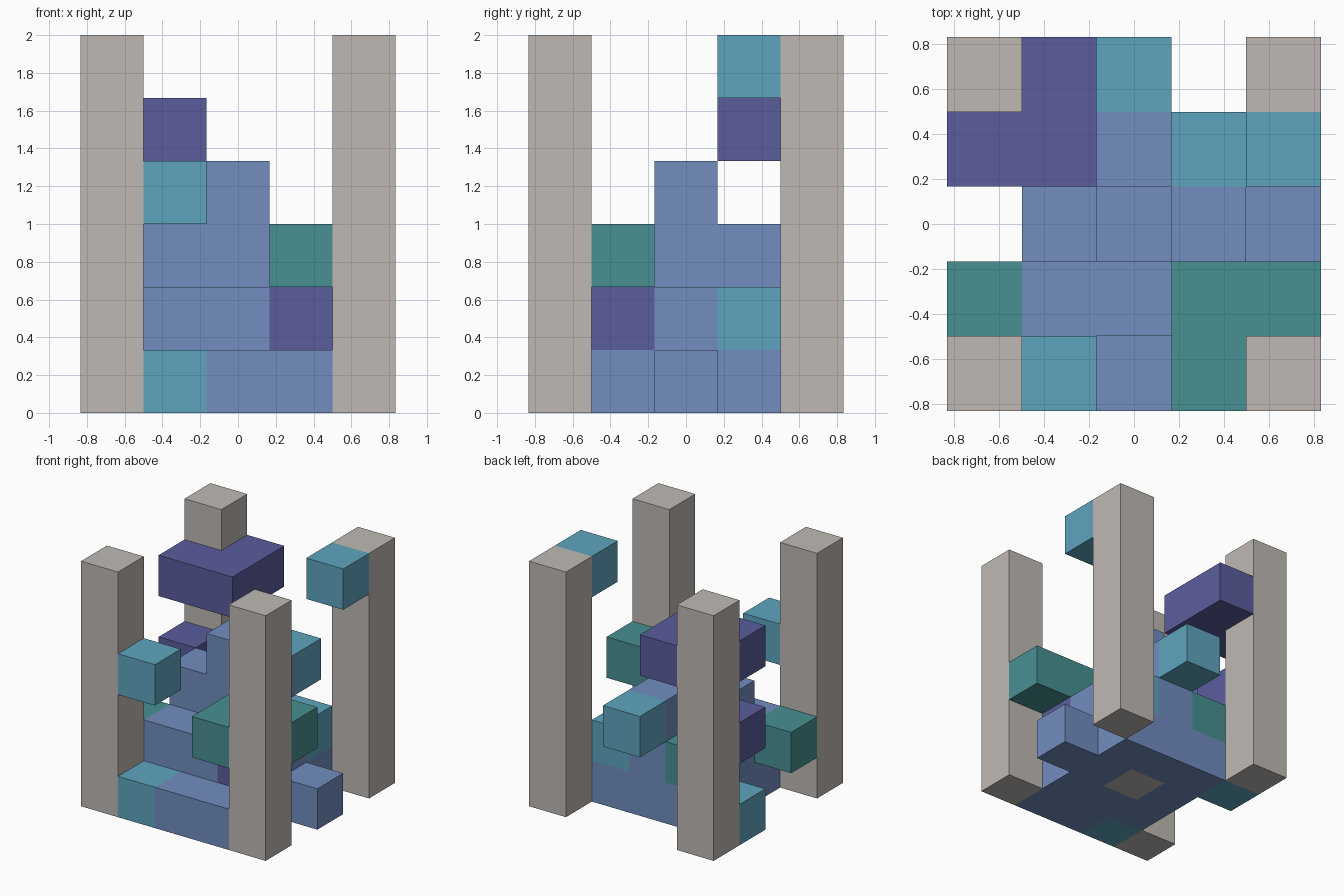
import bpy
import bmesh
from mathutils import Vector

cube = bpy.data.objects.get("Cube")
if cube:
    bpy.data.objects.remove(cube, do_unlink=True)

CELL = 1 / 3
HALF = 2.5  # half the footprint, in cells


def material(name, rgb):
    mat = bpy.data.materials.new(name)
    mat.use_nodes = True
    mat.diffuse_color = (*rgb, 1)
    bsdf = next(n for n in mat.node_tree.nodes if n.type == "BSDF_PRINCIPLED")
    bsdf.inputs["Base Color"].default_value = (*rgb, 1)
    bsdf.inputs["Roughness"].default_value = 0.8
    return mat


stone = material("warm grey", (0.52, 0.485, 0.455))
blue = material("soft blue", (0.168, 0.27, 0.527))
cyan = material("sky cyan", (0.112, 0.376, 0.521))
purple = material("deep purple", (0.105, 0.109, 0.337))
green = material("sea green", (0.065, 0.279, 0.287))


def span(x, y, z, nx=1, ny=1, nz=1):
    """Cells of a block, from its lowest corner and its size."""
    return {(x + i, y + j, z + k)
            for i in range(nx) for j in range(ny) for k in range(nz)}


# Every part is a set of grid cells in one colour
parts = {
    # corner pillars and the stone under the middle
    "front_right_pillar": (stone, span(0, 0, 0, nz=6)),
    "front_left_pillar": (stone, span(4, 0, 0, nz=6)),
    "back_right_pillar": (stone, span(0, 4, 0, nz=6)),
    "back_left_pillar": (stone, span(4, 4, 0, nz=6)),
    "centre_stone": (stone, span(2, 2, 0)),
    # stepped blue core
    "core_base": (blue, span(1, 1, 0, 3, 3) - span(2, 2, 0)),
    "core_front_step": (blue, span(2, 0, 0, nx=2)),
    "core_side_step": (blue, span(4, 2, 0)),
    "core_middle": (blue, span(1, 1, 1, nx=2) | span(1, 2, 1, nx=3) | span(2, 3, 1)),
    "core_upper": (blue, span(1, 2, 2, nx=2) | span(2, 3, 2)),
    "core_peak": (blue, span(2, 2, 3)),
    # cyan blocks
    "front_low_block": (cyan, span(1, 0, 0)),
    "front_high_block": (cyan, span(1, 0, 3)),
    "right_low_block": (cyan, span(0, 3, 0)),
    "back_inner_block": (cyan, span(3, 3, 1)),
    "back_block": (cyan, span(2, 4, 2)),
    "left_top_block": (cyan, span(4, 3, 5)),
    # purple blocks
    "pillar_collar": (purple, span(0, 3, 4, nx=2) | span(1, 4, 4)),
    "right_middle_block": (purple, span(0, 3, 2)),
    "ledge_support": (purple, span(3, 1, 1)),
    # green blocks
    "corner_ledge": (green, span(3, 0, 2, ny=2) | span(4, 1, 2)),
    "right_ledge": (green, span(0, 1, 1)),
    "back_panel_block": (green, span(1, 3, 1)),
}

filled = set().union(*(cells for _, cells in parts.values()))


def build(name, mat, cells):
    """Join cells into one block, leaving out faces hidden by neighbours."""
    bm = bmesh.new()
    for cell in sorted(cells):
        for axis in range(3):
            for side in (-1, 1):
                normal = Vector([side if a == axis else 0 for a in range(3)])
                if tuple(int(c + n) for c, n in zip(cell, normal)) in filled:
                    continue
                u = Vector([1 if a == (axis + 1) % 3 else 0 for a in range(3)])
                v = normal.cross(u)
                mid = Vector(cell) + Vector((0.5 - HALF, 0.5 - HALF, 0.5)) + normal / 2
                corners = [mid + (u * s + v * t) / 2
                           for s, t in ((-1, -1), (1, -1), (1, 1), (-1, 1))]
                bm.faces.new([bm.verts.new(c * CELL) for c in corners])
    bmesh.ops.remove_doubles(bm, verts=bm.verts[:], dist=0.001)
    bmesh.ops.dissolve_limit(bm, angle_limit=0.01, verts=bm.verts[:], edges=bm.edges[:])
    mesh = bpy.data.meshes.new(name)
    bm.to_mesh(mesh)
    bm.free()
    mesh.materials.append(mat)
    bpy.context.collection.objects.link(bpy.data.objects.new(name, mesh))


for part_name, (part_mat, part_cells) in parts.items():
    build(part_name, part_mat, part_cells)
